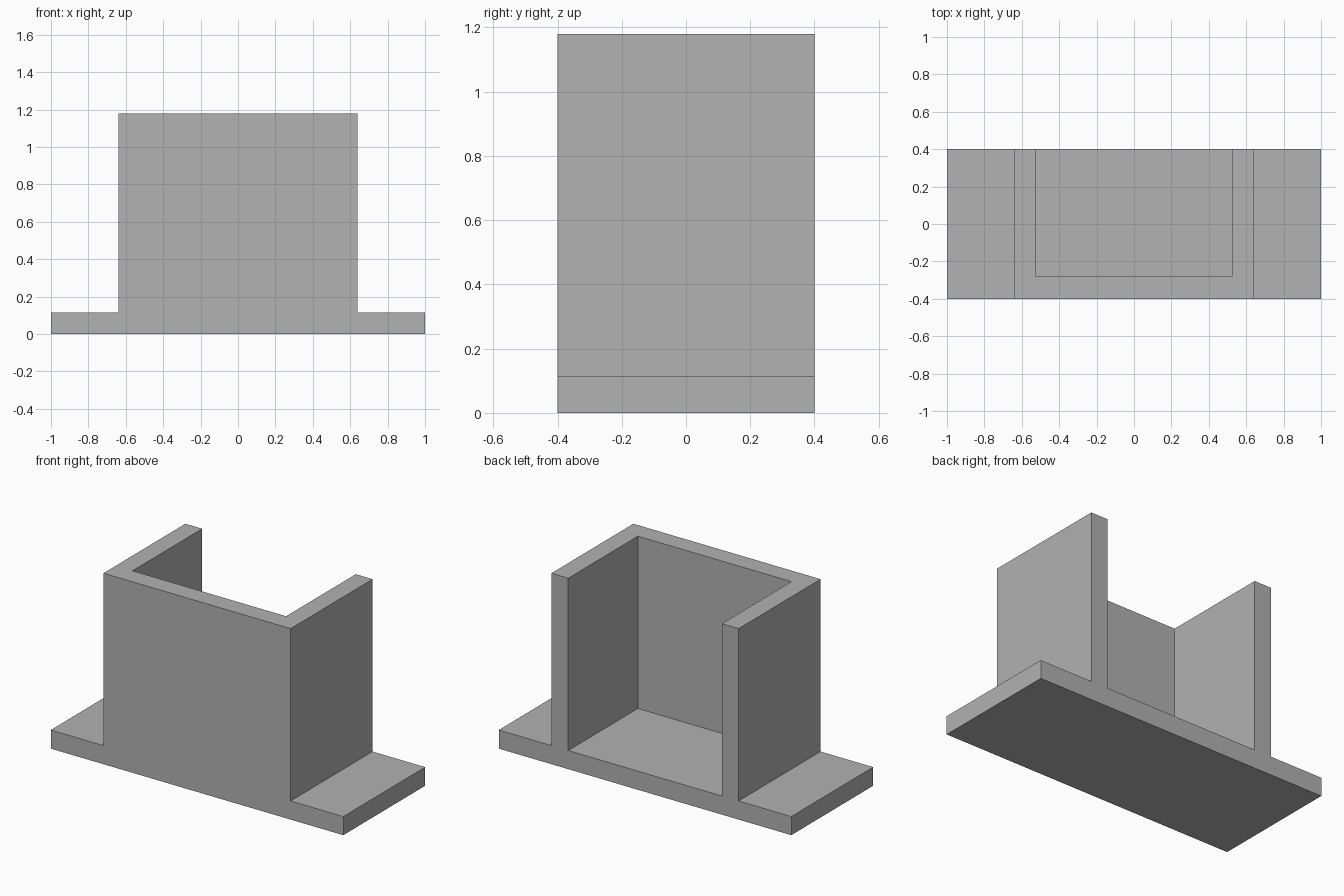
import bpy
import bmesh
from mathutils import Matrix, Vector

if "Cube" in bpy.data.objects:
    bpy.data.objects.remove(bpy.data.objects["Cube"], do_unlink=True)

# Overall sizes
half_length, half_depth, height = 1.0, 0.4, 1.18
half_box = 0.64
base_thick = 0.115
wall = 0.115

# Single grey material
grey = bpy.data.materials.new("plain grey")
grey.use_nodes = True
colour = (0.445, 0.445, 0.445, 1)
grey.diffuse_color = colour
grey.node_tree.nodes["Principled BSDF"].inputs["Base Color"].default_value = colour


def add_object(name, bm):
    bmesh.ops.recalc_face_normals(bm, faces=bm.faces)
    mesh = bpy.data.meshes.new(name)
    bm.to_mesh(mesh)
    bm.free()
    mesh.materials.append(grey)
    obj = bpy.data.objects.new(name, mesh)
    bpy.context.collection.objects.link(obj)
    return obj


# Bracket body: flanged front outline pushed back through the depth
right_side = [(half_length, 0), (half_length, base_thick),
              (half_box, base_thick), (half_box, height)]
outline = right_side + [(-x, z) for x, z in reversed(right_side)]
bm = bmesh.new()
front = bm.faces.new([bm.verts.new((x, -half_depth, z)) for x, z in outline])
pushed = bmesh.ops.extrude_face_region(bm, geom=[front], use_keep_orig=True)
back_verts = [g for g in pushed["geom"] if isinstance(g, bmesh.types.BMVert)]
bmesh.ops.translate(bm, verts=back_verts, vec=(0, 2 * half_depth, 0))
bracket = add_object("flanged_bracket", bm)

# Pocket cutter: open at the top and the back
low = Vector((wall - half_box, wall - half_depth + 0.005, base_thick))
high = Vector((half_box - wall, half_depth + 0.2, height + 0.2))
bm = bmesh.new()
bmesh.ops.create_cube(bm, size=1, matrix=Matrix.Translation((low + high) / 2)
                      @ Matrix.Diagonal((*(high - low), 1)))
cutter = add_object("pocket_cutter", bm)
cutter.hide_render = True

# Cut the pocket, then drop the helper
cut = bracket.modifiers.new("pocket", 'BOOLEAN')
cut.operation = 'DIFFERENCE'
cut.solver = 'EXACT'
cut.object = cutter
bpy.context.view_layer.objects.active = bracket
bracket.select_set(True)
bpy.ops.object.modifier_apply(modifier=cut.name)
bpy.data.objects.remove(cutter, do_unlink=True)
